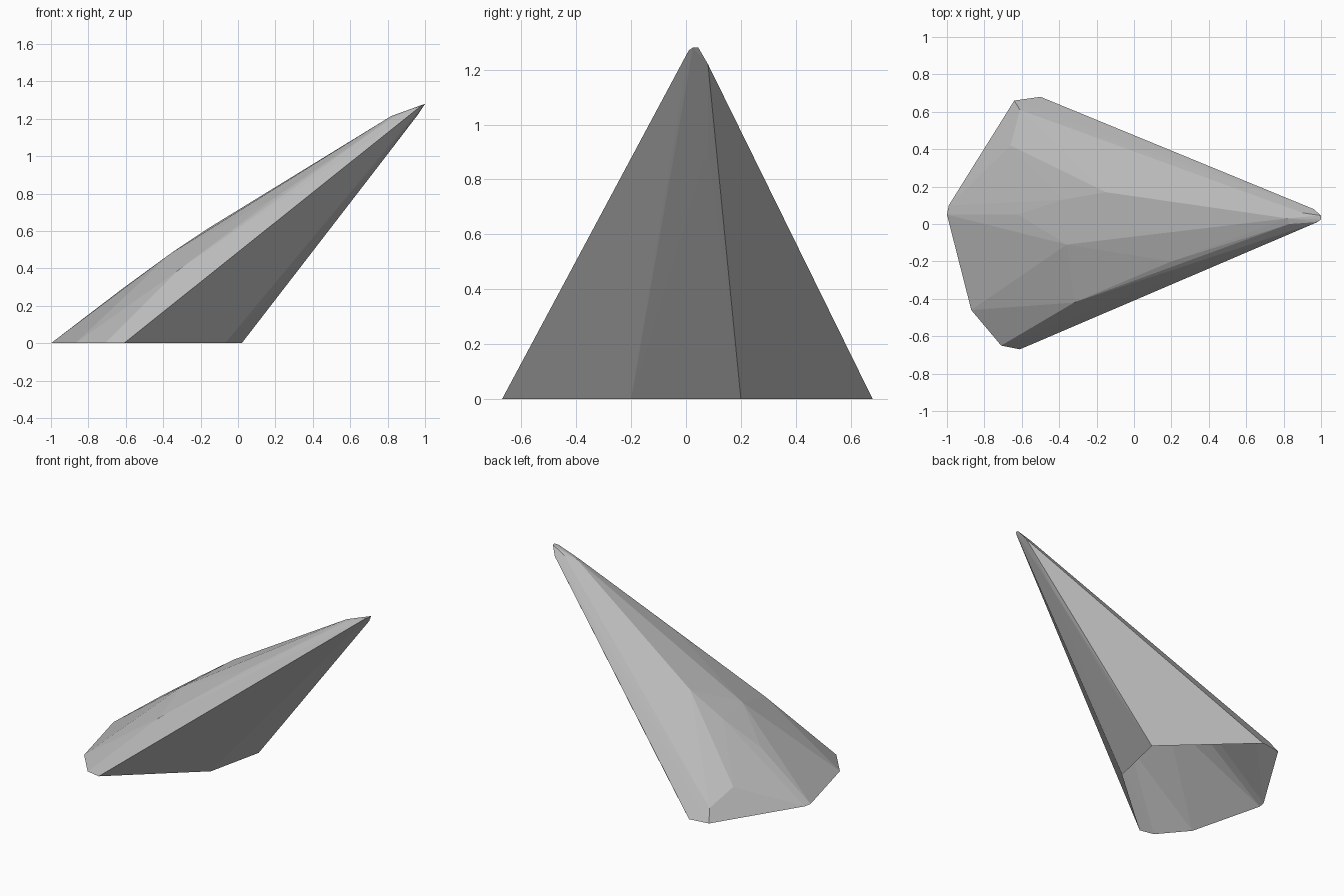
import bpy
import bmesh

cube = bpy.data.objects.get("Cube")
if cube:
    bpy.data.objects.remove(cube, do_unlink=True)

# Plain grey stone
stone = bpy.data.materials.new("grey_stone")
stone.use_nodes = True
colour = (0.5, 0.5, 0.5, 1)
stone.diffuse_color = colour
stone.node_tree.nodes["Principled BSDF"].inputs["Base Color"].default_value = colour

# Outline of the foot, on the ground
foot = [(-1, .05), (-.99, .1), (-.64, .66), (-.5, .68), (.02, .2),
        (-.07, -.2), (-.61, -.67), (-.71, -.65), (-.87, -.46)]

# Corners along each ridge from the foot to the tip
ridges = {
    "front_lower": [(-.05, -.42, .43), (.34, -.25, .77), (.67, -.1, 1.02)],
    "front_upper": [(-.32, -.42, .39), (.2, -.2, .78), (.66, -.05, 1.09), (.83, 0, 1.21)],
    "crest": [(-.62, .05, .29), (-.38, .13, .46), (-.36, -.11, .48), (-.15, .17, .62), (.82, .03, 1.215)],
    "back_upper": [(-.66, .42, .17), (-.61, .61, .08), (.9, .06, 1.235)],
    "back_lower": [(0, .46, .44), (.7, .17, 1.03), (.96, .08, 1.22)],
    "underside": [(.34, .12, .42), (.73, .08, .92), (.27, -.07, .42), (.6, 0, .8)],
    "tip": [(.98, .01, 1.27), (1, .025, 1.28), (1, .045, 1.28)],
}

# Wrap flat facets around the corners, then open the foot
bm = bmesh.new()
for x, y in foot:
    bm.verts.new((x, y, 0))
for ridge in ridges.values():
    for co in ridge:
        bm.verts.new(co)
bmesh.ops.convex_hull(bm, input=bm.verts[:])
loose = [v for v in bm.verts if not v.link_faces]
bmesh.ops.delete(bm, geom=loose, context='VERTS')
bmesh.ops.recalc_face_normals(bm, faces=bm.faces[:])
ground = [f for f in bm.faces if all(abs(v.co.z) < 1e-4 for v in f.verts)]
bmesh.ops.delete(bm, geom=ground, context='FACES')

mesh = bpy.data.meshes.new("leaning_rock_spike")
bm.to_mesh(mesh)
bm.free()
mesh.materials.append(stone)
spike = bpy.data.objects.new("leaning_rock_spike", mesh)
bpy.context.collection.objects.link(spike)
